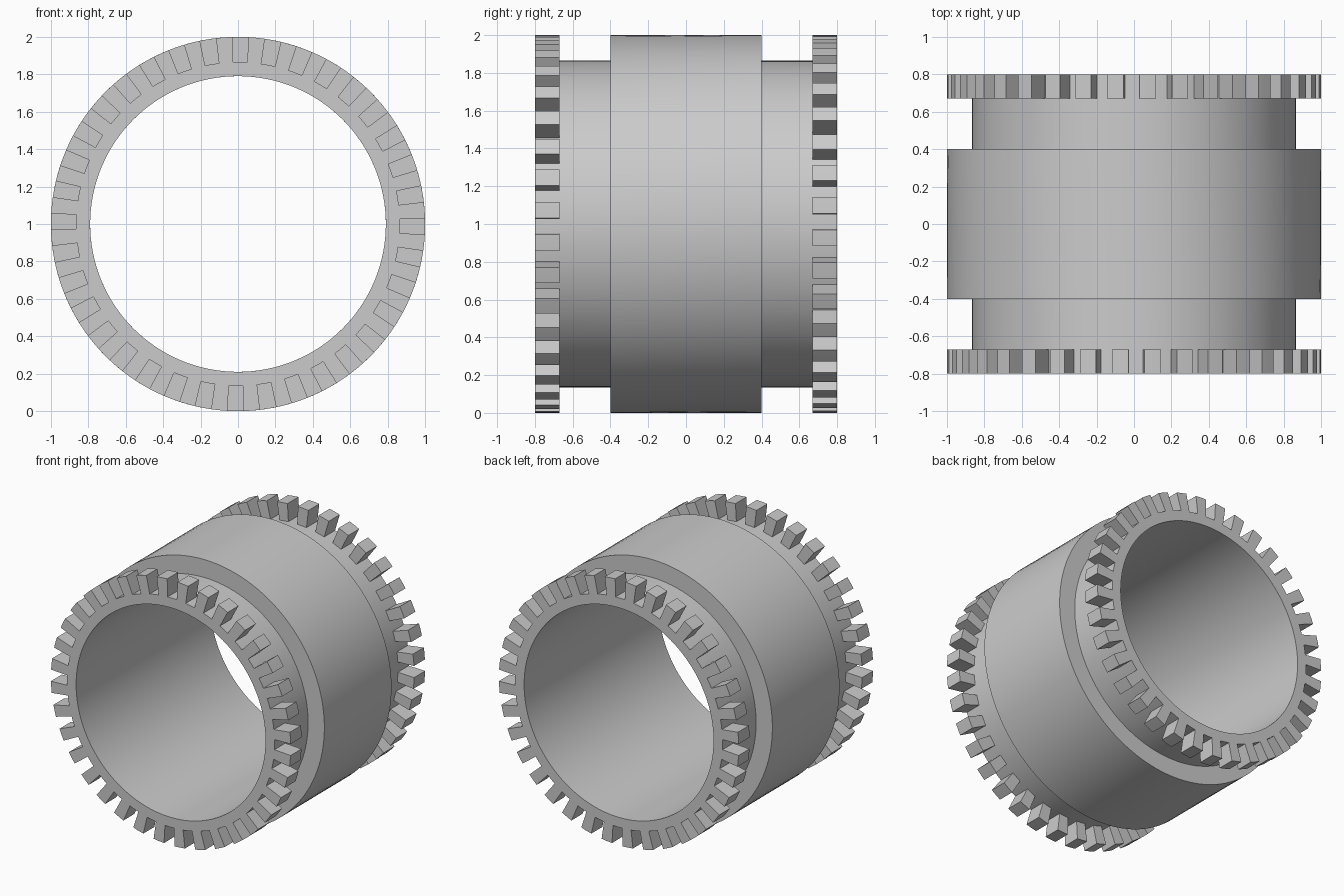
import bpy, bmesh, math

if "Cube" in bpy.data.objects:
    bpy.data.objects.remove(bpy.data.objects["Cube"])

COLS = 144                      # four columns per pitch: two gap, two tooth
STEP = 2 * math.pi / COLS
OFFSET = math.radians(0.75)     # tooth phase, opposite at the two ends
ROOT, TIP, BORE, CENTRE_Z = 0.865, 1.0, 0.79, 1.0

# Sleeve cross-section: (y, radius), closed back through the bore
profile = [(-0.8, BORE), (-0.8, ROOT), (-0.67, ROOT), (-0.4, ROOT), (-0.4, TIP),
           (0.4, TIP), (0.4, ROOT), (0.67, ROOT), (0.8, ROOT), (0.8, BORE)]
TOOTH_BANDS = (1, 7)            # profile segments that carry the teeth

grey = bpy.data.materials.new("plain grey")
grey.diffuse_color = (0.6, 0.6, 0.6, 1)
grey.use_nodes = True
grey.node_tree.nodes["Principled BSDF"].inputs["Base Color"].default_value = grey.diffuse_color

# Lathe the sleeve, axis along y
bm = bmesh.new()
rings = []
for y, r in profile:
    phase = OFFSET if y > 0 else -OFFSET
    ring = []
    for j in range(COLS):
        a = phase + (j - 1) * STEP
        ring.append(bm.verts.new((r * math.cos(a), y, r * math.sin(a))))
    rings.append(ring)

tooth_faces = []
for i in range(len(rings)):
    lower, upper = rings[i], rings[(i + 1) % len(rings)]
    for j in range(COLS):
        k = (j + 1) % COLS
        f = bm.faces.new((lower[j], lower[k], upper[k], upper[j]))
        if i in TOOTH_BANDS and j % 4 >= 2:
            tooth_faces.append(f)
bmesh.ops.recalc_face_normals(bm, faces=bm.faces[:])

# Raise the teeth radially out of the two end bands
result = bmesh.ops.extrude_face_region(bm, geom=tooth_faces)
for v in result["geom"]:
    if isinstance(v, bmesh.types.BMVert):
        v.co.x *= TIP / ROOT
        v.co.z *= TIP / ROOT
leftover = [f for f in tooth_faces if f.is_valid]
if leftover:
    bmesh.ops.delete(bm, geom=leftover, context='FACES')
bmesh.ops.recalc_face_normals(bm, faces=bm.faces[:])

mesh = bpy.data.meshes.new("toothed_sleeve")
bm.to_mesh(mesh)
bm.free()
mesh.materials.append(grey)
sleeve = bpy.data.objects.new("toothed_sleeve", mesh)
sleeve.location.z = CENTRE_Z
bpy.context.collection.objects.link(sleeve)

# Smooth the round faces, keep the edges sharp
bpy.context.view_layer.objects.active = sleeve
sleeve.select_set(True)
bpy.ops.object.shade_smooth_by_angle(angle=math.radians(30))
